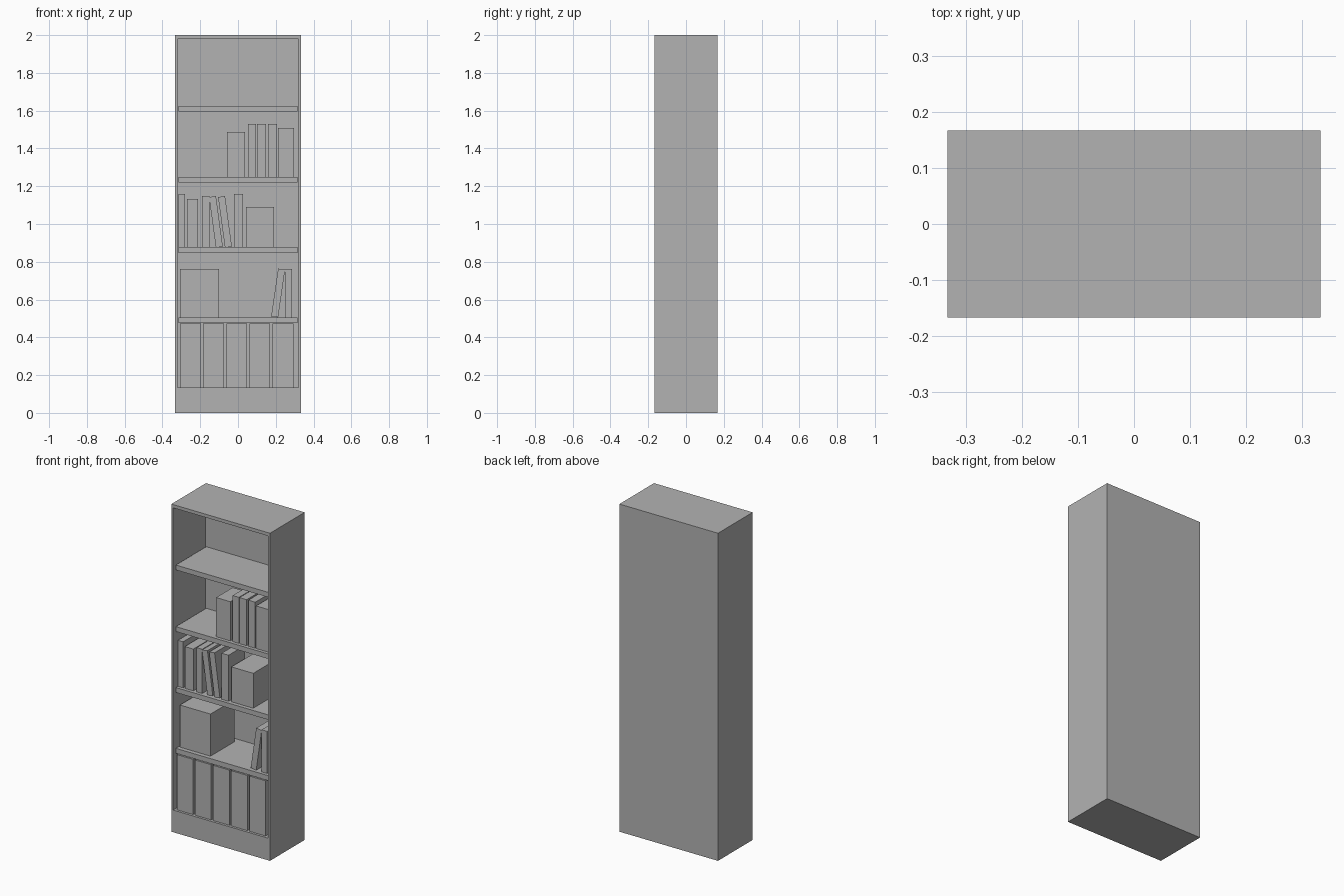
import bpy, bmesh
from math import sin, cos
from mathutils import Matrix, Vector

if "Cube" in bpy.data.objects:
    bpy.data.objects.remove(bpy.data.objects["Cube"], do_unlink=True)

GREY = (0.45, 0.45, 0.45, 1)
grey = bpy.data.materials.new("plain_grey")
grey.use_nodes = True
grey.diffuse_color = GREY
grey.node_tree.nodes["Principled BSDF"].inputs["Base Color"].default_value = GREY


def box_mesh(x0, x1, y0, y1, z0, z1):
    bm = bmesh.new()
    bmesh.ops.create_cube(bm, size=1)
    for v in bm.verts:
        v.co = Vector((x1 if v.co.x > 0 else x0,
                       y1 if v.co.y > 0 else y0,
                       z1 if v.co.z > 0 else z0))
    return bm


def finish(bm, name):
    mesh = bpy.data.meshes.new(name)
    bm.to_mesh(mesh)
    bm.free()
    mesh.materials.append(grey)
    obj = bpy.data.objects.new(name, mesh)
    bpy.context.collection.objects.link(obj)
    return obj


def box(name, *bounds):
    return finish(box_mesh(*bounds), name)


def leaning_book(name, x, floor, width, height, depth, lean):
    """Book standing on one bottom edge; positive lean tips towards +x."""
    obj = box(name, -width / 2, width / 2, FRONT, FRONT + depth, 0, height)
    lift = width / 2 * abs(sin(lean))
    obj.data.transform(Matrix.Translation((x, 0, floor + lift))
                       @ Matrix.Rotation(lean, 4, 'Y'))


# Overall sizes
HALF_W, HALF_D, HEIGHT = 0.333, 0.167, 2.0
IN_W, BACK = 0.316, 0.145
DECK, CEILING, SHELF_T = 0.135, 1.98, 0.03
SHELVES = [0.506, 0.877, 1.249, 1.625]
FRONT = -0.128

# Carcass: a block with its front face inset and pushed in
bm = box_mesh(-HALF_W, HALF_W, -HALF_D, HALF_D, 0, HEIGHT)
front = min(bm.faces, key=lambda f: f.calc_center_median().y)
bmesh.ops.inset_region(bm, faces=[front], thickness=HALF_W - IN_W)
for v in front.verts:
    v.co.z = CEILING if v.co.z > 1 else DECK
pushed = bmesh.ops.extrude_discrete_faces(bm, faces=[front])["faces"][0]
for v in pushed.verts:
    v.co.y = BACK
bmesh.ops.recalc_face_normals(bm, faces=bm.faces)
finish(bm, "bookcase_carcass")

# Shelves, set slightly back from the frame
for i, top in enumerate(SHELVES):
    box(f"shelf_{i + 1}", -IN_W, IN_W, -0.148, BACK, top - SHELF_T, top)

# Row of storage bins at the bottom
for i in range(5):
    left = -0.307 + i * 0.1225
    box(f"storage_bin_{i + 1}", left, left + 0.11, -0.152, 0.11, DECK, 0.472)

# Storage boxes on the middle shelves
box("large_box", -0.307, -0.1, -0.122, 0.11, SHELVES[0], 0.763)
box("small_box", 0.042, 0.19, -0.124, 0.086, SHELVES[1], 1.09)

# Upright books: shelf index, left, right, top
BOOKS = [
    (0, 0.249, 0.286, 0.763),
    (1, -0.316, -0.281, 1.158), (1, -0.27, -0.212, 1.132),
    (1, -0.19, -0.152, 1.147), (1, -0.021, 0.026, 1.158),
    (2, -0.058, 0.038, 1.488), (2, 0.053, 0.095, 1.53),
    (2, 0.1, 0.148, 1.53), (2, 0.159, 0.206, 1.53),
    (2, 0.212, 0.296, 1.509),
]
for i, (shelf, left, right, top) in enumerate(BOOKS):
    box(f"book_{i + 1}", left, right, FRONT, FRONT + 0.16, SHELVES[shelf], top)

# Leaning books
leaning_book("leaning_book_low", 0.194, SHELVES[0], 0.037, 0.255, 0.16, 0.145)
leaning_book("leaning_book_mid_a", -0.099, SHELVES[1], 0.037, 0.268, 0.16, -0.135)
leaning_book("leaning_book_mid_b", -0.051, SHELVES[1], 0.037, 0.268, 0.16, -0.135)
